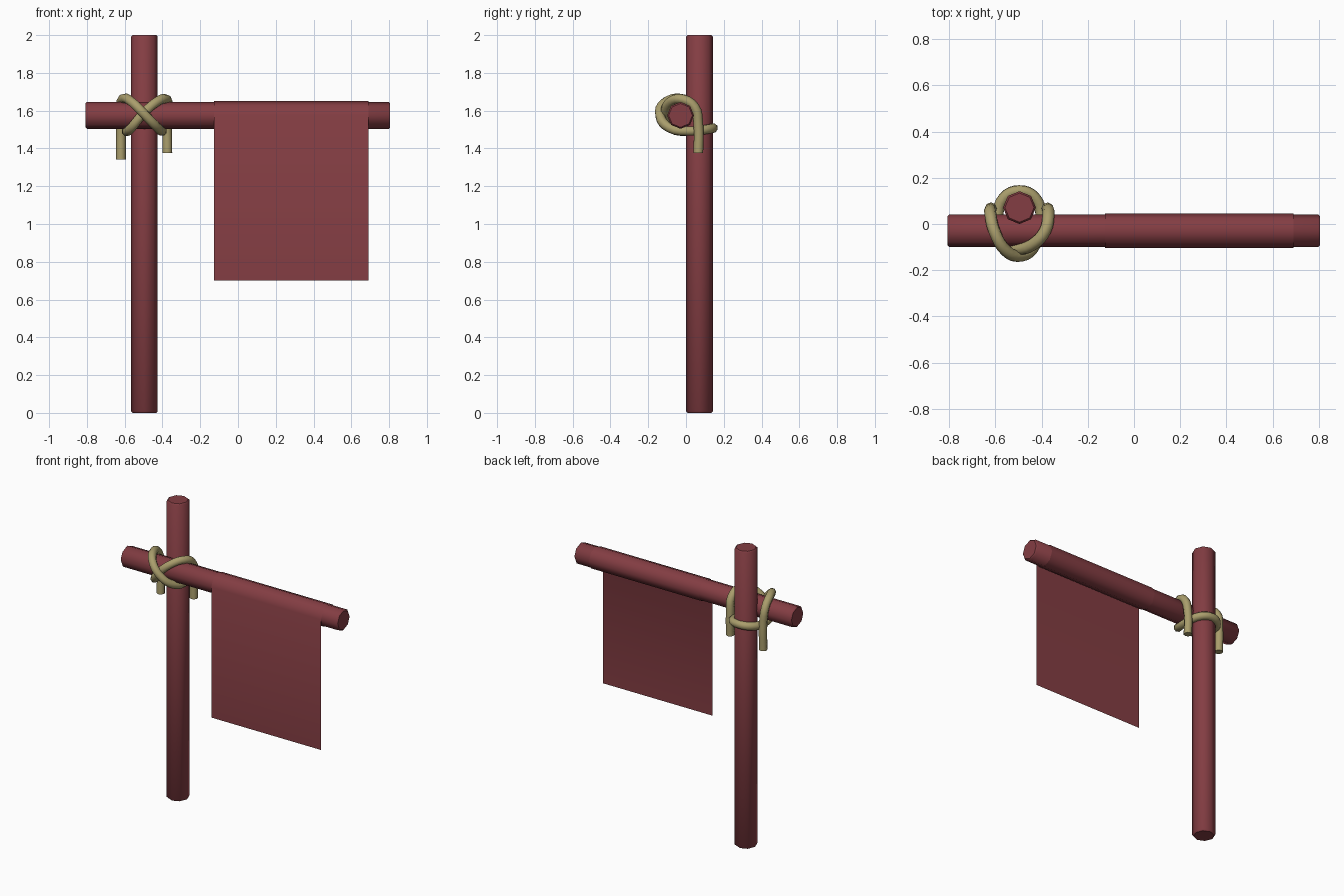
import bpy, bmesh, math
from mathutils import Vector

if "Cube" in bpy.data.objects:
    bpy.data.objects.remove(bpy.data.objects["Cube"])

def material(name, rgb):
    m = bpy.data.materials.new(name)
    m.diffuse_color = (*rgb, 1)
    m.use_nodes = True
    m.node_tree.nodes["Principled BSDF"].inputs["Base Color"].default_value = m.diffuse_color
    return m

red = material("dark_red", (0.23, 0.047, 0.056))
tan = material("rope_tan", (0.40, 0.34, 0.15))

def smooth(ob, angle):
    bpy.ops.object.select_all(action='DESELECT')
    ob.select_set(True)
    bpy.context.view_layer.objects.active = ob
    bpy.ops.object.shade_smooth_by_angle(angle=math.radians(angle))

def mesh_object(name, bm, mat):
    me = bpy.data.meshes.new(name)
    bm.to_mesh(me)
    bm.free()
    me.materials.append(mat)
    ob = bpy.data.objects.new(name, me)
    bpy.context.collection.objects.link(ob)
    return ob

SIDES = 8
def pole(name, start, end, r, bevel=0.008):
    """Octagonal pole with slightly bevelled ends."""
    start, end = Vector(start), Vector(end)
    axis = (end - start).normalized()
    u = Vector((0, 1, 0))
    v = axis.cross(u)
    L = (end - start).length
    bm = bmesh.new()
    rings = []
    for d, rad in ((0, r - bevel), (bevel, r), (L - bevel, r), (L, r - bevel)):
        ring = []
        for i in range(SIDES):
            a = 2 * math.pi * i / SIDES
            ring.append(bm.verts.new(start + axis * d + (u * math.cos(a) + v * math.sin(a)) * rad))
        rings.append(ring)
    for a, b in zip(rings, rings[1:]):
        for i in range(SIDES):
            j = (i + 1) % SIDES
            bm.faces.new((a[i], a[j], b[j], b[i]))
    bm.faces.new(rings[0][::-1])
    bm.faces.new(rings[-1])
    bmesh.ops.recalc_face_normals(bm, faces=bm.faces[:])
    ob = mesh_object(name, bm, mat=red)
    smooth(ob, 46)

# Upright post and crossbar
pole("post", (-0.496, 0.071, 0), (-0.496, 0.071, 2), 0.071)
CY, CZ = -0.029, 1.575
pole("crossbar", (-0.808, CY, CZ), (0.806, CY, CZ), 0.071)

# Cloth: hangs from the front of the crossbar and wraps around it
R = 0.075
profile = [(CY - R, 0.70)]
for i in range(8):
    a = math.pi - i * math.pi / 4
    profile.append((CY + R * math.cos(a), CZ + R * math.sin(a)))
profile.append((CY - R + 0.003, CZ - 0.004))
bm = bmesh.new()
rows = [[bm.verts.new((x, y, z)) for y, z in profile] for x in (-0.126, 0.69)]
for i in range(len(profile) - 1):
    bm.faces.new((rows[0][i], rows[1][i], rows[1][i + 1], rows[0][i + 1]))
cloth = mesh_object("cloth_banner", bm, red)
smooth(cloth, 60)

# Rope lashing: tail, over the bar, across the front, around the post, and back
path = [
    (-0.620, 0.065, 1.342), (-0.620, 0.065, 1.52), (-0.622, 0.045, 1.62),
    (-0.605, -0.03, 1.664), (-0.555, -0.115, 1.64), (-0.490, -0.138, 1.575),
    (-0.425, -0.085, 1.508), (-0.402, 0.03, 1.492), (-0.430, 0.115, 1.502),
    (-0.496, 0.143, 1.508), (-0.562, 0.115, 1.502), (-0.590, 0.03, 1.492),
    (-0.568, -0.075, 1.505), (-0.510, -0.108, 1.575), (-0.440, -0.09, 1.64),
    (-0.385, -0.03, 1.662), (-0.370, 0.045, 1.62), (-0.374, 0.065, 1.53),
    (-0.374, 0.065, 1.375)]
cu = bpy.data.curves.new("rope", 'CURVE')
cu.dimensions = '3D'
cu.bevel_depth = 0.026
cu.bevel_resolution = 2
cu.resolution_u = 4
cu.use_fill_caps = True
sp = cu.splines.new('BEZIER')
sp.bezier_points.add(len(path) - 1)
for p, co in zip(sp.bezier_points, path):
    p.co = co
    p.handle_left_type = p.handle_right_type = 'AUTO'
cu.materials.append(tan)
rope = bpy.data.objects.new("rope_lashing", cu)
bpy.context.collection.objects.link(rope)
bpy.ops.object.select_all(action='DESELECT')
rope.select_set(True)
bpy.context.view_layer.objects.active = rope
bpy.ops.object.convert(target='MESH')
smooth(bpy.context.view_layer.objects.active, 60)
